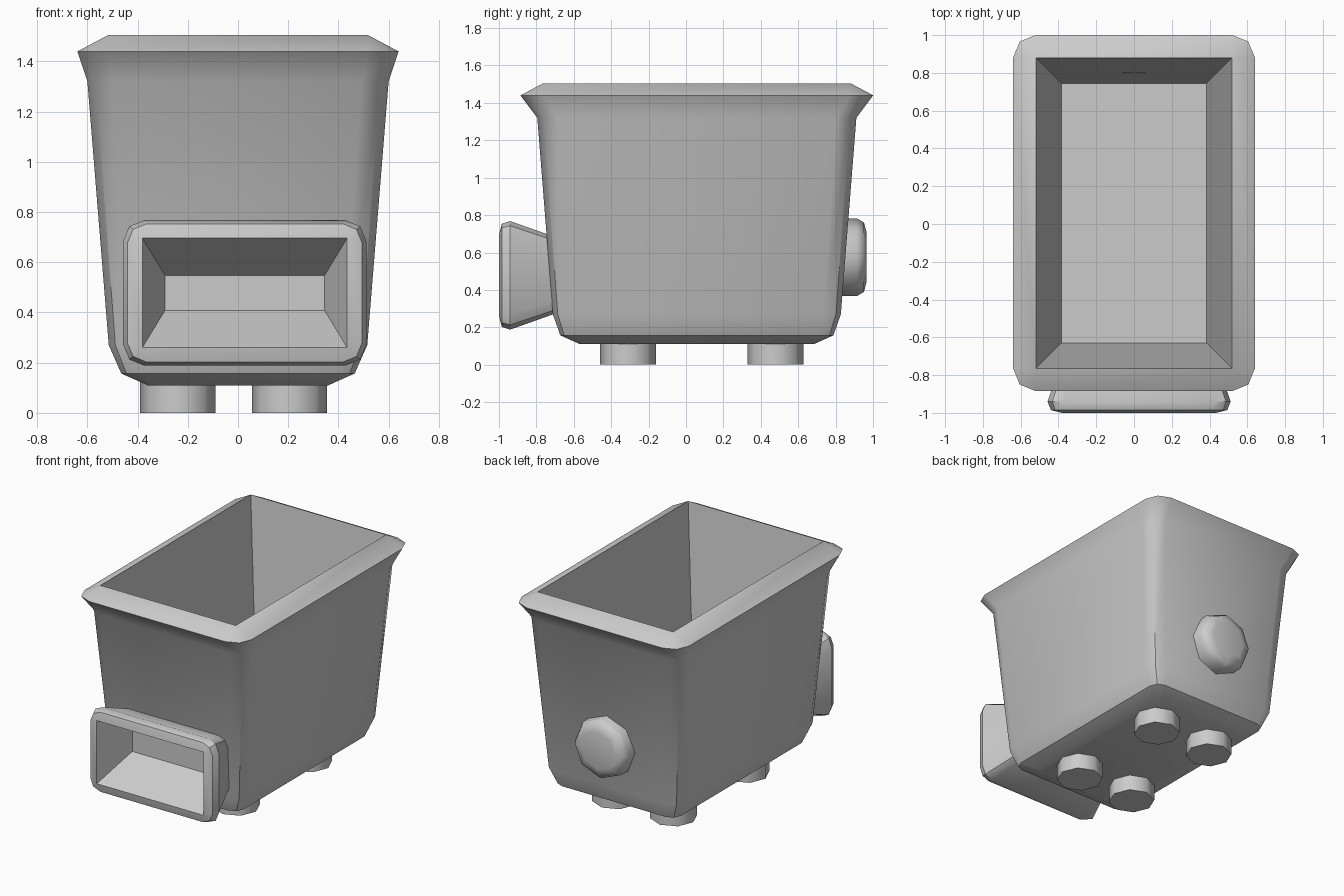
import bpy, bmesh
from math import sin, cos, pi, radians

if "Cube" in bpy.data.objects:
    bpy.data.objects.remove(bpy.data.objects["Cube"])


def rounded_rect(cu, cv, hu, hv, r):
    """Rectangle outline with two-segment corners."""
    pts = []
    for i, (su, sv) in enumerate([(1, 1), (-1, 1), (-1, -1), (1, -1)]):
        for k in range(3):
            a = i * pi / 2 + k * pi / 4
            pts.append((cu + su * (hu - r) + r * cos(a), cv + sv * (hv - r) + r * sin(a)))
    return pts


def circle(cu, cv, r, n=8):
    return [(cu + r * cos(2 * pi * i / n), cv + r * sin(2 * pi * i / n)) for i in range(n)]


def loft(name, rings, axis, angle=40):
    """Skin outlines (depth, points) along z or y and cap both ends."""
    bm = bmesh.new()
    loops = []
    for d, pts in rings:
        loops.append([bm.verts.new((u, v, d) if axis == 'z' else (u, d, v)) for u, v in pts])
    for a, b in zip(loops, loops[1:]):
        n = len(a)
        for i in range(n):
            bm.faces.new((a[i], a[(i + 1) % n], b[(i + 1) % n], b[i]))
    bm.faces.new(loops[0])
    bm.faces.new(loops[-1])
    bmesh.ops.remove_doubles(bm, verts=bm.verts, dist=0.0005)
    bmesh.ops.recalc_face_normals(bm, faces=bm.faces)
    me = bpy.data.meshes.new(name)
    bm.to_mesh(me)
    bm.free()
    ob = bpy.data.objects.new(name, me)
    bpy.context.collection.objects.link(ob)
    bpy.ops.object.select_all(action='DESELECT')
    bpy.context.view_layer.objects.active = ob
    ob.select_set(True)
    bpy.ops.object.shade_smooth_by_angle(angle=radians(angle))
    return ob


# hopper: outside from the bottom up, over the flared rim, down the inside
hopper = [(0.11, 0.36, 0.625, 0.03), (0.157, 0.465, 0.73, 0.07), (0.27, 0.515, 0.77, 0.09),
          (1.32, 0.60, 0.853, 0.11), (1.44, 0.64, 0.943, 0.12),
          (1.505, 0.518, 0.822, 0.0), (0.23, 0.383, 0.687, 0.0)]
loft("hopper_body", [(z, rounded_rect(0, 0.058, hx, hy, r)) for z, hx, hy, r in hopper], 'z')

# front tray: outside from the wall forward, then back into the recess
tray = [(-0.70, 0.40, 0.205, 0.07), (-0.94, 0.485, 0.29, 0.085), (-0.985, 0.467, 0.275, 0.075),
        (-1.0, 0.408, 0.218, 0.0), (-0.74, 0.318, 0.07, 0.0)]
loft("front_tray", [(y, rounded_rect(0.027, 0.478, hx, hz, r)) for y, hx, hz, r in tray], 'y')

# back button
button = [(0.80, 0.207), (0.915, 0.207), (0.952, 0.185), (0.966, 0.13)]
loft("back_button", [(y, circle(0, 0.575, r)) for y, r in button], 'y', 50)

# four feet
for x, sx in ((-0.24, "left"), (0.205, "right")):
    for y, sy in ((-0.31, "front"), (0.478, "back")):
        loft(f"{sy}_{sx}_foot", [(0.0, circle(x, y, 0.15)), (0.16, circle(x, y, 0.15))], 'z', 50)
